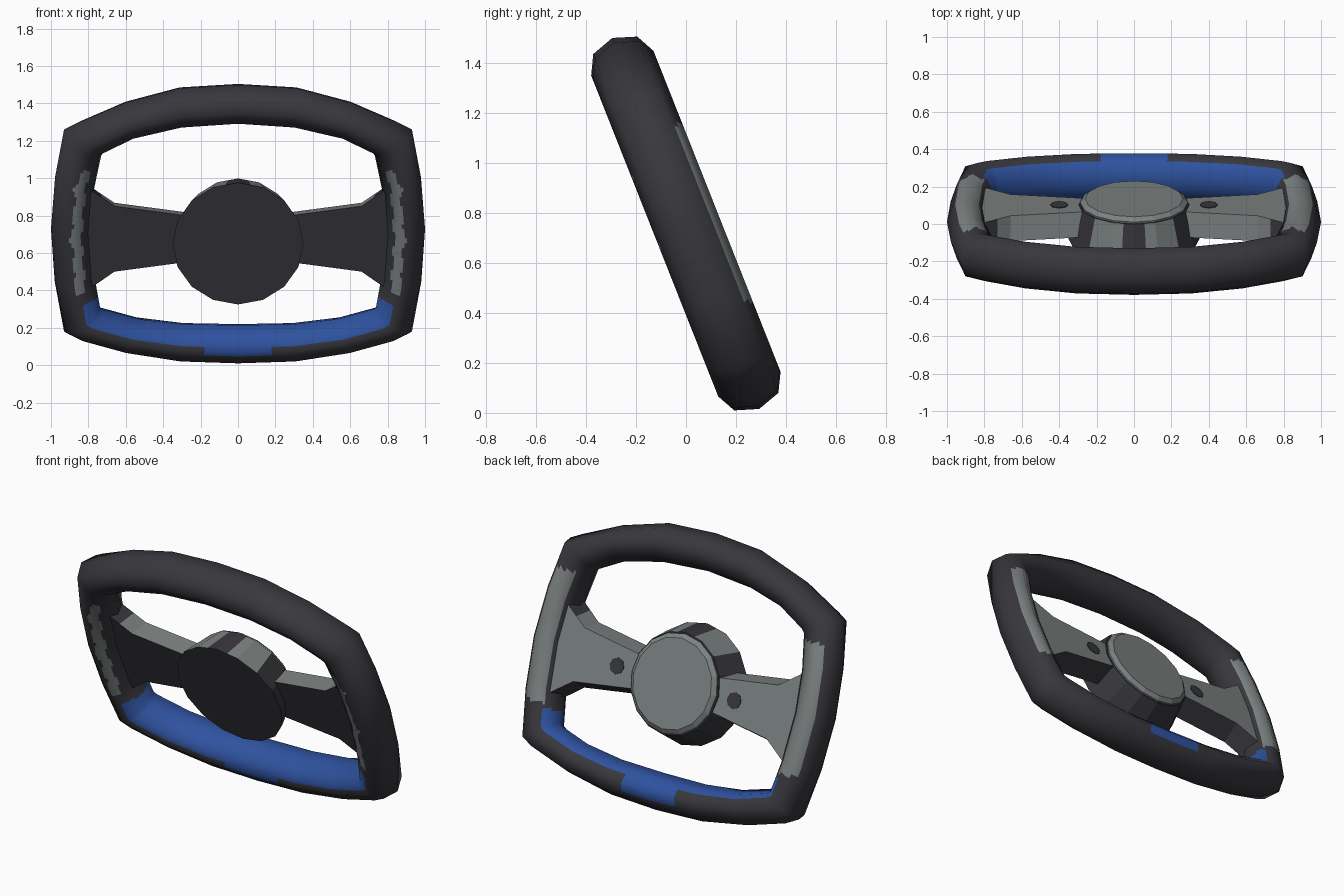
import bpy, bmesh, math
from mathutils import Vector, Matrix

if "Cube" in bpy.data.objects:
    bpy.data.objects.remove(bpy.data.objects["Cube"])

# Wheel space: x across, y along the column (back = +), z up the wheel; then tilted
TILT = Matrix.Translation((0, 0, 0.755)) @ Matrix.Rotation(math.radians(21.6), 4, 'X')
ROT = TILT.to_3x3()


def material(name, rgb):
    m = bpy.data.materials.new(name)
    m.diffuse_color = (*rgb, 1)
    m.use_nodes = True
    m.node_tree.nodes["Principled BSDF"].inputs["Base Color"].default_value = m.diffuse_color
    return m


MATS = [material("dark_rubber", (0.040, 0.038, 0.046)),
        material("grey_plastic", (0.200, 0.222, 0.220)),
        material("blue_accent", (0.028, 0.085, 0.350))]
DARK, GREY, BLUE = 0, 1, 2


def build(name, verts, faces, colours, normals=None):
    me = bpy.data.meshes.new(name)
    me.from_pydata([TILT @ Vector(v) for v in verts], [], faces)
    for m in MATS:
        me.materials.append(m)
    me.polygons.foreach_set("material_index", colours)
    bm = bmesh.new()
    bm.from_mesh(me)
    bmesh.ops.recalc_face_normals(bm, faces=bm.faces)
    bm.to_mesh(me)
    bm.free()
    if normals:
        me.polygons.foreach_set("use_smooth", [True] * len(faces))
        me.normals_split_custom_set_from_vertices([ROT @ n for n in normals])
    me.update()
    ob = bpy.data.objects.new(name, me)
    bpy.context.collection.objects.link(ob)
    return ob


# Rim: inner and outer outline points (x, z) down the right half
HALF = [(0, .582, 0, .80), (.30, .56, .315, .78), (.55, .50, .61, .694),
        (.722, .408, .86, .58), (.732, .392, .93, .543), (.77, .20, .978, .27),
        (.785, -.03, 1.0, -.03), (.768, -.30, .98, -.33), (.737, -.483, .93, -.618),
        (.722, -.492, .85, -.66), (.53, -.548, .61, -.731), (.29, -.577, .31, -.783),
        (0, -.582, 0, -.795)]
LOOP = HALF + [(-a, b, -c, d) for a, b, c, d in HALF[-2:0:-1]]
SIDES, SUB, ALONG, DEPTH = 8, 6, 10, 0.134


def lerp(a, b, t):
    return tuple(p + (q - p) * t for p, q in zip(a, b))


def rim_colour(p, c, s):
    x, z = abs(p.x), p.z
    if z < -.41:                                     # blue inner lining and centre tab
        limit = .5 if s > 0 else .22
        if x < .18:
            limit = -.45 if s > 0 else -.2
        return BLUE if c > limit and x < .83 else DARK
    if x > .72 and s > .74 and abs(z) < .38:         # rear grips
        return GREY
    wave = .09 * math.sin(z * 45)
    if x > .72 and s < 0 and abs(z) < .35 and .02 + wave < c < .52 + wave:
        return GREY                                  # front grip strip
    return DARK


def make_rim():
    ring = []
    for k in range(SIDES):
        a, b = (2 * math.pi * (k + i) / SIDES for i in (0, 1))
        for j in range(SUB):
            ring.append(lerp((math.cos(a), math.sin(a)), (math.cos(b), math.sin(b)), j / SUB))
    verts, normals, params = [], [], []
    for i, st in enumerate(LOOP):
        nxt = LOOP[(i + 1) % len(LOOP)]
        for j in range(ALONG):
            xi, zi, xo, zo = lerp(st, nxt, j / ALONG)
            mid = Vector(((xi + xo) / 2, 0, (zi + zo) / 2))
            inward = Vector(((xi - xo) / 2, 0, (zi - zo) / 2))
            for c, s in ring:
                verts.append(mid + inward * c + Vector((0, DEPTH * s, 0)))
                n = inward.normalized() * (c / inward.length) + Vector((0, s / DEPTH, 0))
                normals.append(n.normalized())
                params.append((c, s))
    m, total = len(ring), len(LOOP) * ALONG
    faces, cols = [], []
    for i in range(total):
        for j in range(m):
            f = (i * m + j, i * m + (j + 1) % m,
                 (i + 1) % total * m + (j + 1) % m, (i + 1) % total * m + j)
            faces.append(f)
            p = sum((verts[k] for k in f), Vector()) / 4
            c, s = (sum(params[k][q] for k in f) / 4 for q in (0, 1))
            cols.append(rim_colour(p, c, s))
    build("rim", verts, faces, cols, normals)


def lathe(name, profile, sides, centre, colour, split=1):
    """Closed turned part; profile is (radius, y), colour(band, angle from top)."""
    pts = []
    for k in range(sides):
        a, b = (2 * math.pi * (k + i) / sides for i in (0, 1))
        for j in range(split):
            pts.append(lerp((math.sin(a), math.cos(a)), (math.sin(b), math.cos(b)), j / split))
    m, n = len(pts), len(profile)
    verts = [(centre[0] + r * x, y, centre[1] + r * z) for r, y in profile for x, z in pts]
    faces = [tuple(range(m)), tuple(range((n - 1) * m, n * m))]
    cols = [colour(-1, 0), colour(n - 1, 0)]
    for b in range(n - 1):
        for j in range(m):
            k = (j + 1) % m
            faces.append((b * m + j, b * m + k, (b + 1) * m + k, (b + 1) * m + j))
            ang = (j + .5) * 360 / m
            cols.append(colour(b, min(ang, 360 - ang)))
    return build(name, verts, faces, cols)


def hub_colour(band, ang):
    return GREY if band == 0 and 11.25 < ang < 50 else DARK


# Spoke sections: x, front half height, back half height
SPOKE = [(.24, .128, .095), (.66, .188, .155), (.73, .24, .205), (.84, .32, .285)]
MID = -.066


def make_spoke(name, side):
    verts = []
    for x, f, b in SPOKE:
        verts += [(side * x, -.05, MID + f), (side * x, .083, MID + b),
                  (side * x, .083, MID - b), (side * x, -.05, MID - f)]
    faces, cols = [(0, 1, 2, 3), (12, 13, 14, 15)], [DARK, DARK]
    for i in range(3):
        for j, col in enumerate((GREY if i < 2 else DARK, GREY, DARK, DARK)):
            k = (j + 1) % 4
            faces.append((i * 4 + j, i * 4 + k, i * 4 + 4 + k, i * 4 + 4 + j))
            cols.append(col)
    build(name, verts, faces, cols)


make_rim()
# Hub body with dark panels, and the rear cap
lathe("hub", [(.35, -.113), (.295, .088)], 16, (0, -.068), hub_colour, 2)
lathe("hub_cap", [(.285, .07), (.288, .098), (.262, .118)], 16, (0, -.068), lambda b, a: GREY)
# Spokes with their round buttons
for word, side in (("right", 1), ("left", -1)):
    make_spoke(word + "_spoke", side)
    lathe(word + "_button", [(.048, .08), (.048, .087)], 8, (side * .4, MID), lambda b, a: DARK)
